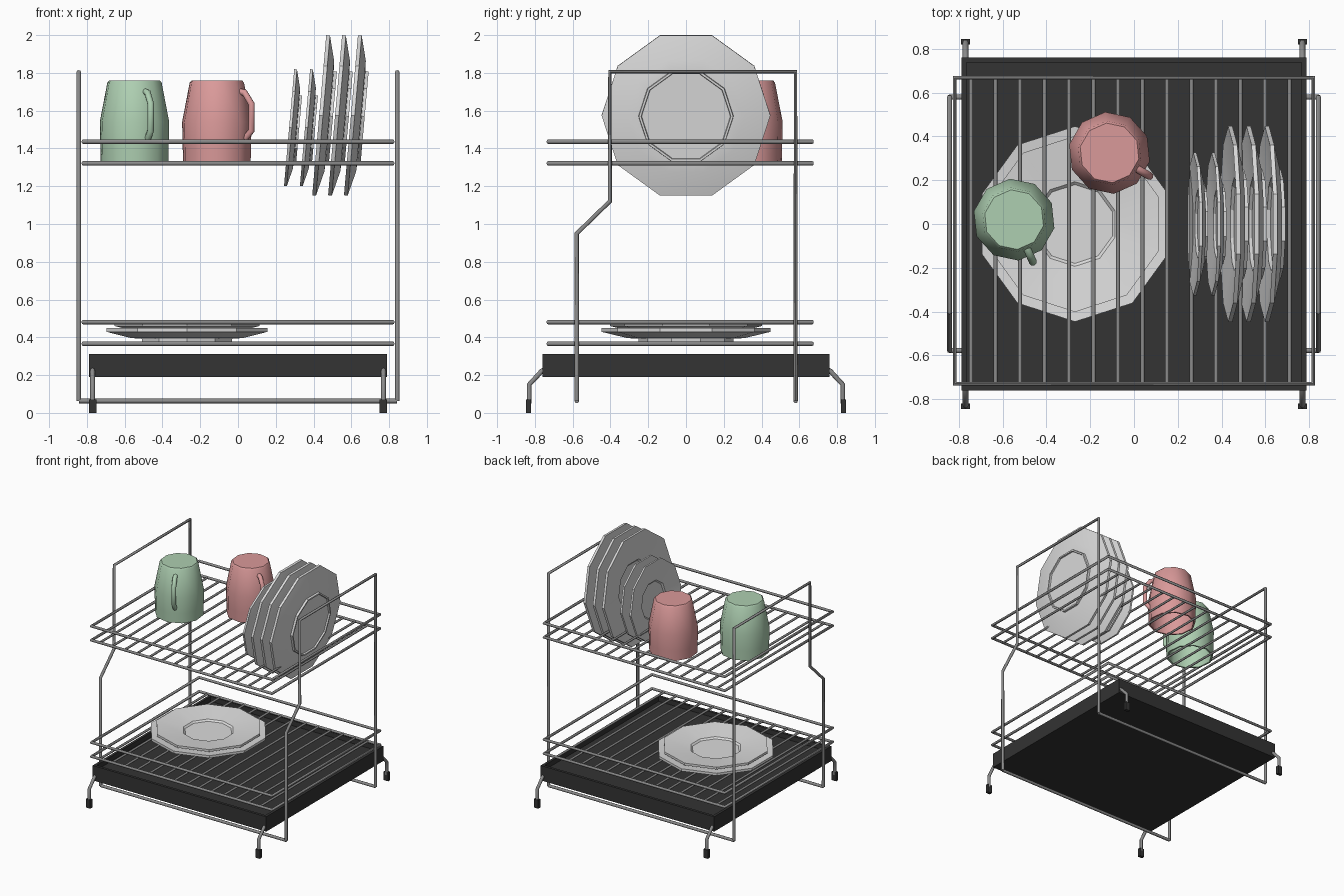
import bpy, bmesh, math
from mathutils import Matrix

if "Cube" in bpy.data.objects:
    bpy.data.objects.remove(bpy.data.objects["Cube"])


def material(name, rgb):
    m = bpy.data.materials.new(name)
    m.diffuse_color = (*rgb, 1)
    m.use_nodes = True
    m.node_tree.nodes["Principled BSDF"].inputs["Base Color"].default_value = m.diffuse_color
    return m


STEEL = material("grey_wire", (0.26, 0.26, 0.26))
DARK = material("dark_plastic", (0.033, 0.033, 0.033))
CHINA = material("white_china", (0.71, 0.71, 0.71))
GREEN = material("green_glaze", (0.42, 0.62, 0.44))
PINK = material("pink_glaze", (0.70, 0.32, 0.32))


def add(name, mesh, mat, smooth=None):
    mesh.materials.clear()
    mesh.materials.append(mat)
    ob = bpy.data.objects.new(name, mesh)
    bpy.context.collection.objects.link(ob)
    if smooth:
        bpy.ops.object.select_all(action='DESELECT')
        ob.select_set(True)
        bpy.context.view_layer.objects.active = ob
        bpy.ops.object.shade_smooth_by_angle(angle=math.radians(smooth))
    return ob


def wire(name, paths, r, mat=STEEL, closed=False):
    """Round wire along one or more point paths."""
    cu = bpy.data.curves.new(name, 'CURVE')
    cu.dimensions = '3D'
    cu.bevel_depth = r
    cu.bevel_resolution = 2
    cu.use_fill_caps = True
    for pts in paths:
        s = cu.splines.new('POLY')
        s.points.add(len(pts) - 1)
        for p, co in zip(s.points, pts):
            p.co = (*co, 1)
        s.use_cyclic_u = closed
    tmp = bpy.data.objects.new(name + "_path", cu)
    bpy.context.collection.objects.link(tmp)
    bpy.context.view_layer.update()
    dg = bpy.context.evaluated_depsgraph_get()
    mesh = bpy.data.meshes.new_from_object(tmp.evaluated_get(dg))
    bpy.data.objects.remove(tmp)
    return add(name, mesh, mat, 50)


def lathe(name, profile, mat, start=18, sides=10, smooth=None):
    """Revolve an (r, z) profile; both ends lie on the axis."""
    bm = bmesh.new()
    rings = []
    for r, z in profile:
        if r == 0:
            rings.append([bm.verts.new((0, 0, z))] * sides)
        else:
            a = [math.radians(start) + math.tau * i / sides for i in range(sides)]
            rings.append([bm.verts.new((r * math.cos(t), r * math.sin(t), z)) for t in a])
    for lo, hi in zip(rings, rings[1:]):
        for i in range(sides):
            j = (i + 1) % sides
            bm.faces.new(list(dict.fromkeys((lo[i], lo[j], hi[j], hi[i]))))
    bmesh.ops.recalc_face_normals(bm, faces=bm.faces)
    mesh = bpy.data.meshes.new(name)
    bm.to_mesh(mesh)
    bm.free()
    return add(name, mesh, mat, smooth)


def box(name, size, loc, mat, inset=None):
    bm = bmesh.new()
    bmesh.ops.create_cube(bm, size=1)
    bmesh.ops.scale(bm, vec=size, verts=bm.verts)
    bmesh.ops.translate(bm, vec=loc, verts=bm.verts)
    if inset:
        # sink the top face into a shallow basin
        top = [max(bm.faces, key=lambda f: f.calc_center_median().z)]
        bmesh.ops.inset_region(bm, faces=top, thickness=inset[0])
        bmesh.ops.inset_region(bm, faces=top, thickness=0.0005)
        bmesh.ops.translate(bm, vec=(0, 0, -inset[1]), verts=top[0].verts)
    mesh = bpy.data.meshes.new(name)
    bm.to_mesh(mesh)
    bm.free()
    return add(name, mesh, mat)


# Drip tray
box("drip_tray", (1.576, 1.52, 0.122), (0, 0, 0.251), DARK, (0.03, 0.04))

# Tray legs and rubber feet
for sx in (-1, 1):
    for sy in (-1, 1):
        wire("tray_leg", [[(sx * 0.77, sy * 0.74, 0.235), (sx * 0.77, sy * 0.765, 0.22),
                           (sx * 0.77, sy * 0.83, 0.15), (sx * 0.77, sy * 0.83, 0.05)]], 0.013)
        box("tray_foot", (0.04, 0.026, 0.07), (sx * 0.77, sy * 0.833, 0.035), DARK)

# Side frames, joined by two floor bars
side = [(-0.578, 0.063), (-0.578, 0.95), (-0.403, 1.12), (-0.403, 1.806), (0.58, 1.806), (0.58, 0.063)]
for sx in (-1, 1):
    wire("side_frame", [[(sx * 0.843, y, z) for y, z in side]], 0.012)
for y in (-0.578, 0.58):
    wire("floor_bar", [[(-0.843, y, 0.063), (0.843, y, 0.063)]], 0.012)

# Two wire baskets: a pair of rims and a row of floor wires each
for level, z in (("lower", 0.366), ("upper", 1.321)):
    X, Y0, Y1 = 0.82, -0.73, 0.668
    rims = [[(-X, Y0, h), (X, Y0, h), (X, Y1, h), (-X, Y1, h)] for h in (z, z + 0.115)]
    wire(level + "_basket_rims", rims, 0.012, closed=True)
    xs = [-0.745 + 0.112 * i for i in range(14)]
    wire(level + "_basket_wires", [[(x, Y0, z), (x, Y1, z)] for x in xs], 0.009)

# Plates: foot ring, flared underside, rim, stepped well
PLATE = [(0, 0.012), (0.235, 0.012), (0.238, 0), (0.25, 0), (0.252, 0.017), (0.31, 0.02),
         (0.447, 0.053), (0.447, 0.073), (0.215, 0.044), (0.2, 0.03), (0, 0.03)]


def plate(name, scale, matrix):
    ob = lathe(name, [(r * scale, z * scale) for r, z in PLATE], CHINA, smooth=20)
    ob.matrix_world = matrix


plate("lying_plate", 1, Matrix.Translation((-0.27, 0, 0.376)))
plate("lying_top_plate", 0.9, Matrix.Translation((-0.27, 0, 0.412)))

# Standing plates lean a little towards +x with their backs to +x
lean = Matrix.Rotation(math.radians(-85), 4, 'Y')
for x, z, s in ((0.278, 1.51, 0.73), (0.362, 1.51, 0.73),
                (0.440, 1.575, 1), (0.524, 1.575, 1), (0.608, 1.575, 1)):
    centre = Matrix.Translation((x, 0, z))
    plate("standing_plate", s, centre @ lean @ Matrix.Translation((0, 0, -0.063 * s)))

# Upturned mugs: outer wall, open mouth below, inner wall
MUG = [(0, 0.43), (0.137, 0.43), (0.147, 0.418), (0.188, 0.21), (0.185, 0.08), (0.183, 0),
       (0.17, 0), (0.17, 0.08), (0.173, 0.21), (0.132, 0.41), (0, 0.41)]
HANDLE = [(0.14, 0.37), (0.17, 0.365), (0.212, 0.305), (0.212, 0.165), (0.165, 0.115)]
for colour, mat, x, y, turn in (("green", GREEN, -0.548, 0.02, -66), ("pink", PINK, -0.112, 0.325, -30)):
    place = Matrix.Translation((x, y, 1.33)) @ Matrix.Rotation(math.radians(turn), 4, 'Z')
    lathe(colour + "_mug", MUG, mat, smooth=40).matrix_world = place
    wire(colour + "_mug_handle", [[(r, 0, z) for r, z in HANDLE]], 0.018, mat).matrix_world = place
